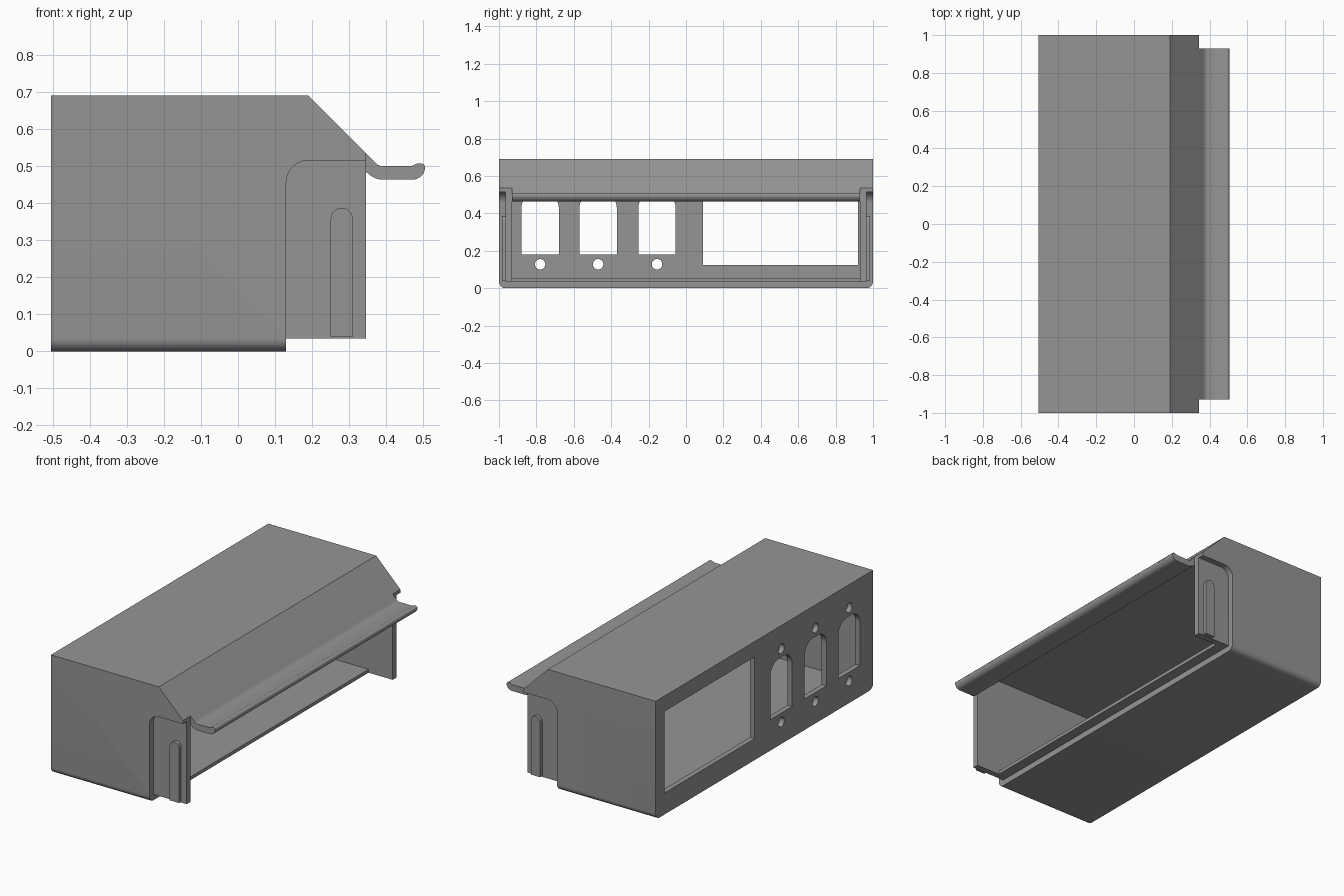
import bpy, bmesh, math
from mathutils import Vector

if "Cube" in bpy.data.objects:
    bpy.data.objects.remove(bpy.data.objects["Cube"])

grey = bpy.data.materials.new("mid grey")
grey.diffuse_color = (0.3, 0.3, 0.3, 1)
grey.use_nodes = True
grey.node_tree.nodes["Principled BSDF"].inputs["Base Color"].default_value = grey.diffuse_color


def prism(name, points, axis, lo, hi):
    """Extrude a profile: axis 'y' takes (x, z) points, axis 'x' takes (y, z) points."""
    def place(p, t):
        return Vector((p[0], t, p[1])) if axis == 'y' else Vector((t, p[0], p[1]))
    bm = bmesh.new()
    face = bm.faces.new([bm.verts.new(place(p, lo)) for p in points])
    ext = bmesh.ops.extrude_face_region(bm, geom=[face])
    verts = [v for v in ext["geom"] if isinstance(v, bmesh.types.BMVert)]
    bmesh.ops.translate(bm, verts=verts, vec=place((0, 0), hi - lo))
    bmesh.ops.recalc_face_normals(bm, faces=bm.faces)
    mesh = bpy.data.meshes.new(name)
    bm.to_mesh(mesh)
    bm.free()
    mesh.materials.append(grey)
    obj = bpy.data.objects.new(name, mesh)
    bpy.context.scene.collection.objects.link(obj)
    return obj


def rect(a0, a1, z0, z1):
    return [(a0, z0), (a1, z0), (a1, z1), (a0, z1)]


def arc(cx, cz, r, start, end, n=10):
    angles = [math.radians(start + (end - start) * i / n) for i in range(n + 1)]
    return [(cx + r * math.cos(a), cz + r * math.sin(a)) for a in angles]


def smooth(obj):
    obj.data.shade_smooth()
    obj.data.set_sharp_from_angle(angle=math.radians(30))


# Outer block with sloped front top
housing = prism("housing", [(-.505, 0), (.345, 0), (.345, .535), (.19, .69), (-.505, .69)],
                'y', -1, 1)

# Rounded lower long edges
bm = bmesh.new()
bm.from_mesh(housing.data)
low = [e for e in bm.edges
       if all(v.co.z < .001 for v in e.verts)
       and abs(e.verts[0].co.y - e.verts[1].co.y) < .001]
bmesh.ops.bevel(bm, geom=low, offset=.035, segments=8, profile=.5, affect='EDGES')
bm.to_mesh(housing.data)
bm.free()

# Hollow inside, open towards +x
cutters = [prism("cut_inside", [(-.475, .055), (.4, .055), (.4, .43), (.205, .625),
                                (-.475, .625)], 'y', -.93, .93)]

# Floor step that leaves a thin tongue, and the opening beyond the tongue
cutters.append(prism("cut_floor_step", rect(.13, .45, -.1, .035), 'y', -1.1, 1.1))
cutters.append(prism("cut_floor_front", rect(.19, .45, -.1, .1), 'y', -.93, .93))

# Recesses outside the side tabs, with one rounded corner
recess = [(.13, -.1), (.45, -.1), (.45, .515)] + arc(.19, .455, .06, 90, 180)
for side, lo, hi in (("left", -1.1, -.965), ("right", .965, 1.1)):
    cutters.append(prism("cut_recess_" + side, recess, 'y', lo, hi))

# Large rear window
cutters.append(prism("cut_window", rect(.09, .92, .125, .60), 'x', -.6, -.46))

# Three rear ports, each with a screw hole above and below
for i, y in enumerate((-.78, -.47, -.155)):
    port = ([(y - .1, .18), (y + .1, .18)] + arc(y + .025, .43, .075, 0, 90)
            + arc(y - .025, .43, .075, 90, 180))
    cutters.append(prism(f"cut_port_{i}", port, 'x', -.6, -.46))
    for z in (.128, .555):
        hole = arc(y, z, .028, 0, 360, 24)[:-1]
        cutters.append(prism(f"cut_hole_{i}", hole, 'x', -.6, -.46))

# Apply the cuts
for c in cutters:
    mod = housing.modifiers.new(c.name, 'BOOLEAN')
    mod.operation = 'DIFFERENCE'
    mod.solver = 'EXACT'
    mod.object = c
    c.hide_render = True
bpy.context.view_layer.update()
graph = bpy.context.evaluated_depsgraph_get()
result = bpy.data.meshes.new_from_object(housing.evaluated_get(graph))
housing.modifiers.clear()
housing.data = result
for c in cutters:
    bpy.data.objects.remove(c)
smooth(housing)

# Curled front lip
lip = ([(.345, .485), (.345, .535), (.368, .511), (.375, .504), (.385, .5), (.468, .5)]
       + [(.476, .503), (.484, .507)] + arc(.493, .495, .012, 90, 0, 5)
       + arc(.47, .498, .035, -5, -90, 8) + [(.385, .463), (.37, .467), (.356, .475)])
smooth(prism("front_lip", lip, 'y', -.93, .93))

# Raised snap ridges on the side tabs
ridge = [(.25, .04), (.31, .04)] + arc(.28, .357, .03, 0, 180, 14)
for side, lo, hi in (("left", -.985, -.963), ("right", .963, .985)):
    smooth(prism("snap_ridge_" + side, ridge, 'y', lo, hi))
